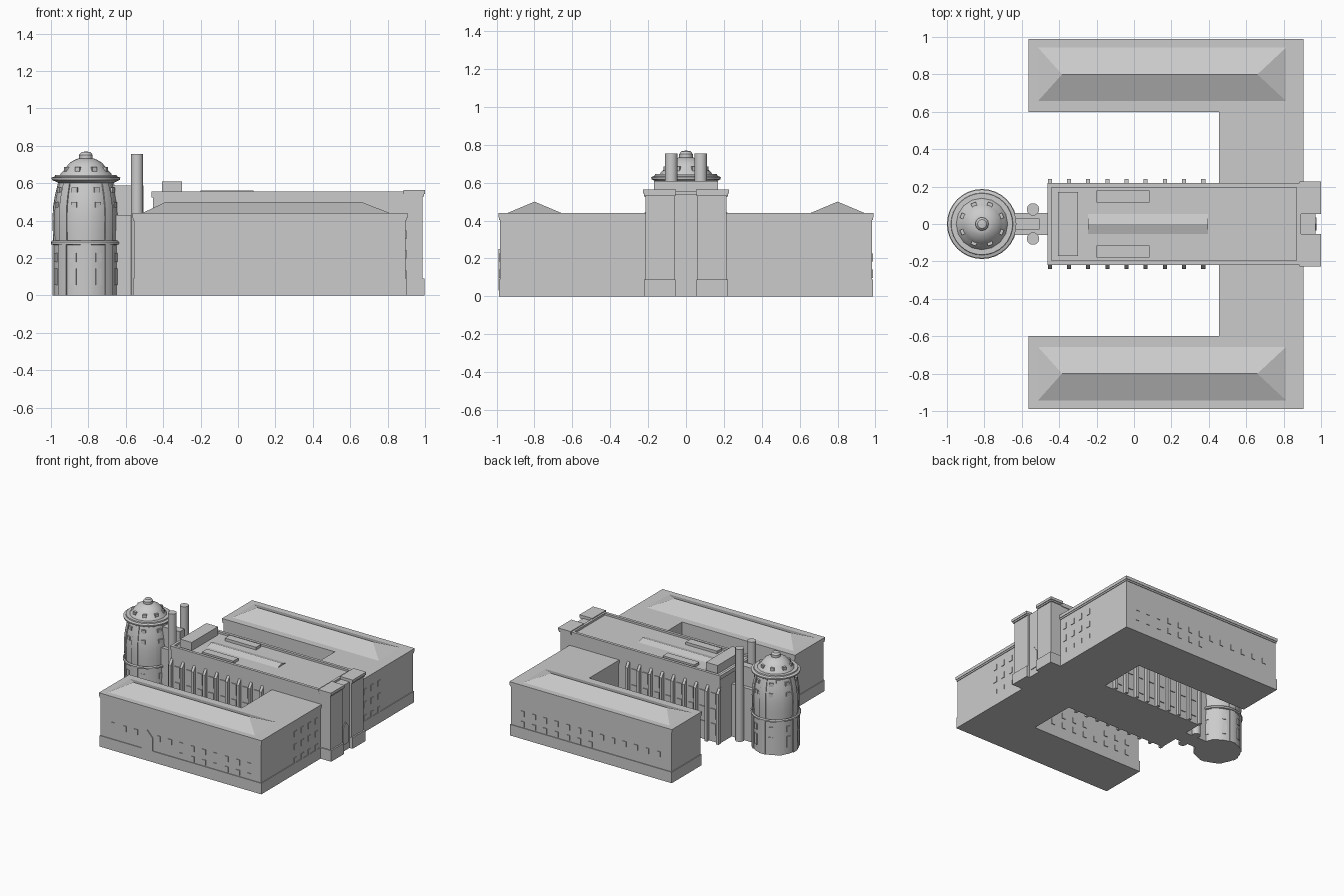
import bpy, bmesh, math
from mathutils import Matrix, Vector

if "Cube" in bpy.data.objects:
    bpy.data.objects.remove(bpy.data.objects["Cube"])


def finish(name, bm, smooth=False):
    bmesh.ops.recalc_face_normals(bm, faces=bm.faces)
    me = bpy.data.meshes.new(name)
    bm.to_mesh(me)
    bm.free()
    ob = bpy.data.objects.new(name, me)
    bpy.context.collection.objects.link(ob)
    if smooth:
        bpy.ops.object.select_all(action='DESELECT')
        ob.select_set(True)
        bpy.context.view_layer.objects.active = ob
        bpy.ops.object.shade_smooth_by_angle(angle=math.radians(35))
    return ob


def add_box(bm, x0, x1, y0, y1, z0, z1, mat=Matrix()):
    m = Matrix.Translation(((x0 + x1) / 2, (y0 + y1) / 2, (z0 + z1) / 2)) @ \
        Matrix.Diagonal((x1 - x0, y1 - y0, z1 - z0, 1))
    bmesh.ops.create_cube(bm, size=1, matrix=mat @ m)


def boxes(name, *specs):
    bm = bmesh.new()
    for s in specs:
        add_box(bm, *s)
    return finish(name, bm)


def add_prism(bm, pts, direction):
    f = bm.faces.new([bm.verts.new(p) for p in pts])
    r = bmesh.ops.extrude_face_region(bm, geom=[f])
    vs = [v for v in r['geom'] if isinstance(v, bmesh.types.BMVert)]
    bmesh.ops.translate(bm, verts=vs, vec=Vector(direction))


def lathe(bm, prof, cx, n, a0=0.0, a1=360.0):
    # revolve a closed or axis-touching (r, z) profile about x = cx
    full = a1 - a0 >= 360
    rows = []
    for i in range(n if full else n + 1):
        a = math.radians(a0 + (a1 - a0) * i / n)
        rows.append([bm.verts.new((cx + r * math.cos(a), r * math.sin(a), z)) for r, z in prof])
    for i in range(n):
        p, q = rows[i], rows[(i + 1) % len(rows)]
        for k in range(len(prof) - 1):
            bm.faces.new((p[k], q[k], q[k + 1], p[k + 1]))
        if not full:
            bm.faces.new((p[-1], q[-1], q[0], p[0]))
    if not full:
        bm.faces.new(rows[0])
        bm.faces.new(rows[-1])
    bmesh.ops.remove_doubles(bm, verts=bm.verts, dist=1e-5)


# U-shaped wings in stacked layers
def u_layer(name, d, z0, z1):
    pts = [(-.565 + d, -.99 + d), (.905 - d, -.99 + d), (.905 - d, .99 - d), (-.565 + d, .99 - d),
           (-.565 + d, .6 + d), (.455 + d, .6 + d), (.455 + d, -.6 - d), (-.565 + d, -.6 - d)]
    bm = bmesh.new()
    add_prism(bm, [(x, y, z0) for x, y in pts], (0, 0, z1 - z0))
    return finish(name, bm)


u_layer("wing_plinth", .003, 0, .09)
u_layer("wing_walls", .009, .09, .405)
u_layer("wing_moulding", .004, .402, .415)
u_layer("wing_cornice", 0, .415, .44)

# Low hipped roofs over the two long wings
for s, side in ((-1, "front"), (1, "back")):
    bm = bmesh.new()
    b = [bm.verts.new((x, s * y, .439)) for x, y in ((-.515, .945), (.815, .945), (.815, .655), (-.515, .655))]
    t = [bm.verts.new((x, s * .8, .5)) for x in (-.385, .66)]
    for f in ((b[0], b[1], t[1], t[0]), (b[1], b[2], t[1]), (b[2], b[3], t[0], t[1]), (b[3], b[0], t[0])):
        bm.faces.new(f)
    bm.faces.new(b)
    finish(side + "_wing_roof", bm)

# Wing windows on outer, inner and entrance facades
bm = bmesh.new()
for s in (-1, 1):
    for i in range(13):
        x = -.44 + .1025 * i
        for z in (.205, .12):
            if z > .15 and s < 0 and i == 3:
                continue
            y = s * .98
            if z > .15 or i >= 6:
                add_box(bm, x - .016, x + .016, y - .006, y + .006, z - .022, z + .022)
            if x < .42:
                y = s * .609
                add_box(bm, x - .016, x + .016, y - .006, y + .006, z - .022, z + .022)
    for y in (.27, .36, .45, .54):
        for z in (.325, .22, .11):
            add_box(bm, .89, .901, s * y - .017, s * y + .017, z - .023, z + .023)
finish("wing_windows", bm)

# Pointed doors
bm = bmesh.new()
add_prism(bm, [(-.18, -.989, .03), (-.08, -.989, .03), (-.08, -.989, .195), (-.13, -.989, .25), (-.18, -.989, .195)],
          (0, .02, 0))
finish("side_door", bm)
bm = bmesh.new()
add_prism(bm, [(.976, -.035, .055), (.976, .035, .055), (.976, .035, .19), (.976, 0, .235), (.976, -.035, .19)],
          (-.02, 0, 0))
finish("main_door", bm)

# Central hall with parapet and roof features
boxes("hall_body", (-.455, .89, -.212, .212, 0, .54))
boxes("hall_parapet", (-.462, .892, .195, .218, .525, .556), (-.462, .892, -.218, -.195, .525, .556),
      (-.462, -.44, -.195, .195, .525, .556), (.87, .892, -.195, .195, .525, .556))
boxes("roof_penthouse", (-.405, -.3, -.17, .17, .53, .608))
boxes("roof_boxes", (-.2, .083, .115, .18, .53, .562), (-.2, .083, -.18, -.115, .53, .562))
bm = bmesh.new()
add_prism(bm, [(-.245, -.07, .535), (-.245, .07, .535), (-.245, 0, .557)], (.64, 0, 0))
finish("ridge_skylight", bm)

# Hall buttresses with sloping tops, and tall windows between them
bm, bw = bmesh.new(), bmesh.new()
for s in (-1, 1):
    for i in range(9):
        x = -.45 + .1025 * i
        add_prism(bm, [(x - .011, s * .205, 0), (x - .011, s * .24, 0), (x - .011, s * .24, .41),
                       (x - .011, s * .205, .46)], (.022, 0, 0))
        if i < 8:
            for z0, z1 in ((.06, .15), (.19, .27), (.31, .4)):
                add_box(bw, x + .029, x + .074, s * .212 - .007, s * .212 + .007, z0, z1)
finish("hall_buttresses", bm)
finish("hall_windows", bw)

# Entrance pylons
boxes("entrance_infill", (.88, .97, -.06, .06, 0, .54))
for s, side in ((-1, "left"), (1, "right")):
    def yy(a, b):
        return (min(s * a, s * b), max(s * a, s * b))
    boxes(side + "_pylon", (.885, .998, *yy(.055, .222), 0, .09), (.885, .986, *yy(.057, .214), .09, .54),
          (.885, .994, *yy(.055, .222), .53, .542), (.885, 1.0, *yy(.053, .228), .542, .563))

# Link between hall and tower, with the paired stacks
boxes("link_block", (-.66, -.45, -.06, .06, 0, .43))
boxes("link_shaft", (-.66, -.505, -.03, .03, 0, .588))
bm = bmesh.new()
for s in (-1, 1):
    bmesh.ops.create_cone(bm, cap_ends=True, segments=24, radius1=.033, radius2=.033, depth=.755,
                          matrix=Matrix.Translation((-.54, s * .078, .3775)))
finish("stacks", bm, True)

# Round tower body, ring and balcony
CX = -.813
upper = [(.168, .285), (.171, .35), (.172, .42), (.168, .48), (.158, .54), (.143, .6)]
bm = bmesh.new()
lathe(bm, [(0, 0), (.174, 0), (.174, .27), (.186, .273), (.187, .285), (.18, .293)] + upper[:1] + upper[1:]
      + [(.155, .605), (.182, .618), (.184, .63), (.166, .636), (.164, .645), (.13, .645), (0, .645)], CX, 32)
finish("tower_body", bm, True)

# Tower pilaster strips
bm = bmesh.new()
for k in range(8):
    a = k * 45
    lathe(bm, [(.16, 0), (.18, 0), (.18, .272), (.16, .272)], CX, 3, a - 9, a + 9)
    lathe(bm, [(r + .007, z) for r, z in upper] + [(r - .01, z) for r, z in reversed(upper)], CX, 3, a - 9, a + 9)
finish("tower_pilasters", bm, True)

# Domed cap and lantern
bm = bmesh.new()
lathe(bm, [(0, .64), (.14, .64), (.135, .652), (.118, .668), (.103, .69), (.085, .71), (.06, .725), (.042, .732),
           (0, .732)], CX, 16)
lathe(bm, [(0, .72), (.036, .72), (.036, .752), (.024, .766), (0, .77)], CX, 12)
finish("tower_dome", bm, True)

# Tower windows and dome dormers
bm, bd = bmesh.new(), bmesh.new()
for k in range(8):
    m = Matrix.Translation((CX, 0, 0)) @ Matrix.Rotation(math.radians(22.5 + 45 * k), 4, 'Z')
    for r, z0, z1 in ((.174, .055, .145), (.174, .18, .228), (.168, .47, .5), (.156, .55, .578)):
        add_box(bm, r - .02, r + .005, -.016, .016, z0, z1, m)
    add_box(bd, .07, .122, -.014, .014, .65, .686, m)
finish("tower_windows", bm)
finish("dome_dormers", bd)
